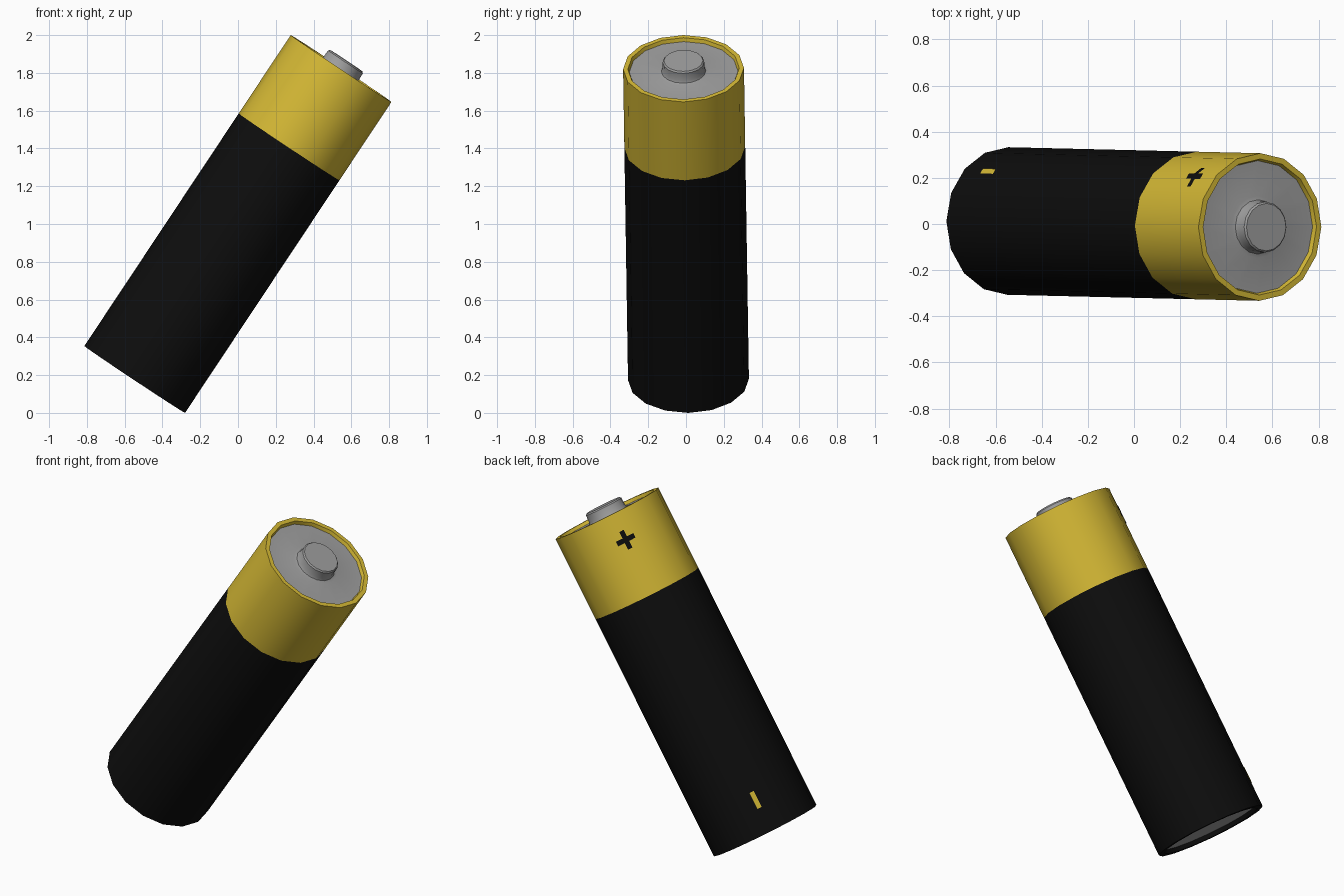
import bpy, bmesh, math
from mathutils import Matrix, Vector

if "Cube" in bpy.data.objects:
    bpy.data.objects.remove(bpy.data.objects["Cube"])

SIDES, R, LENGTH, SPLIT = 16, 0.32, 1.976, 1.478

# Leaning axis of the cell, from bottom centre to top rim centre
axis_z = Vector((1.092, -0.026, 1.645)).normalized()
axis_x = Vector((axis_z.z, 0, -axis_z.x)).normalized()
axis_y = axis_z.cross(axis_x)
POSE = Matrix((axis_x, axis_y, axis_z)).transposed().to_4x4()
POSE.translation = Vector((-0.547, 0.013, 0.177))


def material(name, rgb):
    m = bpy.data.materials.new(name)
    m.diffuse_color = (*rgb, 1)
    m.use_nodes = True
    m.node_tree.nodes["Principled BSDF"].inputs["Base Color"].default_value = m.diffuse_color
    return m


BLACK = material("black", (0.004, 0.004, 0.004))
YELLOW = material("yellow", (0.66, 0.48, 0.035))
GREY = material("metal_grey", (0.34, 0.34, 0.34))


def finish(name, bm, mats, smooth=True):
    bm.transform(POSE)
    me = bpy.data.meshes.new(name)
    bm.to_mesh(me)
    bm.free()
    for m in mats:
        me.materials.append(m)
    ob = bpy.data.objects.new(name, me)
    bpy.context.collection.objects.link(ob)
    bpy.ops.object.select_all(action='DESELECT')
    ob.select_set(True)
    bpy.context.view_layer.objects.active = ob
    if smooth:
        bpy.ops.object.shade_smooth_by_angle(angle=math.radians(35))
    return ob


def lathe(name, profile, mats, rule=None):
    """Spin (radius, height) points round the local axis; radius 0 closes the end."""
    bm = bmesh.new()
    rings = []
    for r, z in profile:
        n = SIDES if r > 0 else 1
        rings.append([bm.verts.new((r * math.cos(2 * math.pi * i / SIDES),
                                    r * math.sin(2 * math.pi * i / SIDES), z))
                      for i in range(n)])
    for a, b in zip(rings, rings[1:]):
        for i in range(SIDES):
            j = (i + 1) % SIDES
            quad = [a[i % len(a)], a[j % len(a)], b[j % len(b)], b[i % len(b)]]
            f = bm.faces.new(list(dict.fromkeys(quad)))
            if rule:
                f.material_index = rule(f.calc_center_median().z)
    return finish(name, bm, mats)


# Sleeve: black below, yellow above, with rolled-in rims at both ends
lathe("sleeve", [(0.285, 0.025), (0.287, 0), (R, 0), (R, SPLIT), (R, LENGTH),
                 (0.295, LENGTH), (0.287, LENGTH - 0.022)],
      [BLACK, YELLOW], lambda z: int(z > SPLIT))

# Top cap with raised contact button
D = LENGTH - 0.02
lathe("top_contact", [(0.29, D), (0.135, D), (0.118, D + 0.005), (0.112, D + 0.018),
                      (0.11, D + 0.062), (0.103, D + 0.07), (0, D + 0.07)], [GREY])

# Recessed bottom cap
lathe("bottom_contact", [(0, 0.024), (0.287, 0.024)], [GREY])


# Painted marks: thin plates that follow the faceted sleeve
def surface(angle, z):
    step = 2 * math.pi / SIDES
    r = R * math.cos(step / 2) / math.cos(angle % step - step / 2) + 0.003
    return (-r * math.cos(angle), r * math.sin(angle), z)


def mark(name, height, bars, mat):
    bm = bmesh.new()
    mid, edge = math.radians(43), math.radians(45)
    for width, tall in bars:
        half = width / 2 / R
        cuts = [mid - half, edge, mid + half]
        if cuts[2] <= edge:
            cuts.pop(1)
        for a, b in zip(cuts, cuts[1:]):
            bm.faces.new([bm.verts.new(surface(t, height + s * tall / 2))
                          for t, s in ((a, -1), (a, 1), (b, 1), (b, -1))])
    return finish(name, bm, [mat], smooth=False)


mark("plus_mark", 1.815, [(0.028, 0.11), (0.11, 0.028)], BLACK)
mark("minus_mark", 0.195, [(0.026, 0.1)], YELLOW)
